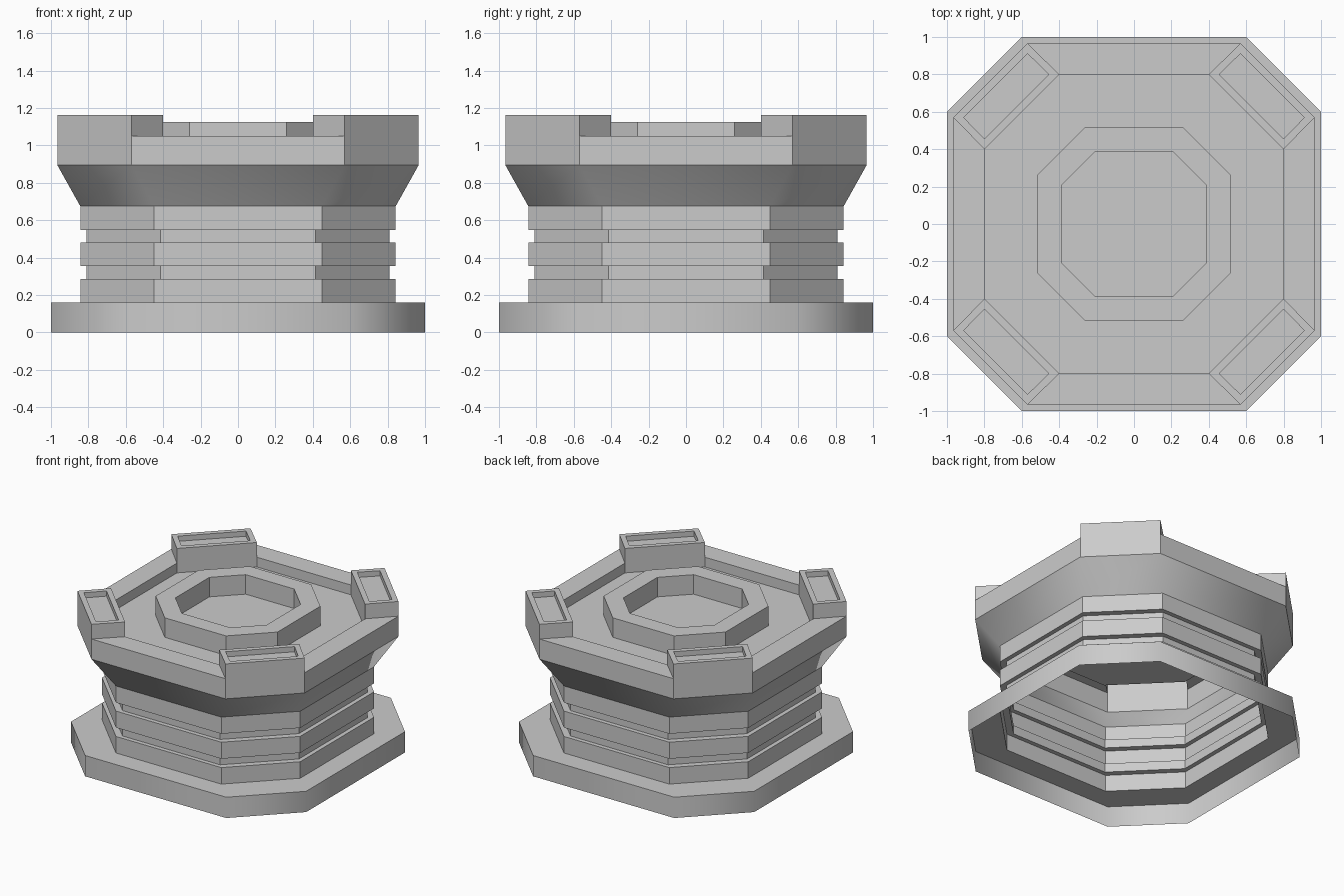
import bpy
import bmesh

if "Cube" in bpy.data.objects:
    bpy.data.objects.remove(bpy.data.objects["Cube"])


def octagon(h, c):
    """Cut-corner square: half width h, straight sides running to +-c."""
    return [(c, -h), (h, -c), (h, c), (c, h), (-c, h), (-h, c), (-h, -c), (-c, -h)]


def loft(bm, profile, smooth_bands=()):
    """Skin octagons given as (half width, corner, z); returns rings and face bands."""
    rings = [[bm.verts.new((x, y, z)) for x, y in octagon(h, c)] for h, c, z in profile]
    bands = []
    for k, (a, b) in enumerate(zip(rings, rings[1:])):
        band = []
        for i in range(8):
            j = (i + 1) % 8
            f = bm.faces.new((a[i], a[j], b[j], b[i]))
            f.smooth = k in smooth_bands
            band.append(f)
        bands.append(band)
    return rings, bands


def finish(bm, name):
    # Only the upright edges inside smooth bands stay soft
    for e in bm.edges:
        flat = abs(e.verts[0].co.z - e.verts[1].co.z) < 1e-4
        e.smooth = not flat and all(f.smooth for f in e.link_faces)
    mesh = bpy.data.meshes.new(name)
    bm.to_mesh(mesh)
    bm.free()
    bpy.context.collection.objects.link(bpy.data.objects.new(name, mesh))


# Base plinth: open underneath, with a ledge running in to the column
bm = bmesh.new()
loft(bm, [(1, .6, 0), (1, .6, .16), (.843, .448, .16)], smooth_bands=(0,))
finish(bm, "base_plinth")

# Column with two recessed grooves
wide, narrow = (.843, .448), (.81, .415)
column = [(*wide, .16)]
for z0, z1 in ((.287, .355), (.482, .547)):
    column += [(*wide, z0), (*narrow, z0), (*narrow, z1), (*wide, z1)]
column.append((*wide, .675))
bm = bmesh.new()
loft(bm, column)
finish(bm, "grooved_column")

# Flared head: rim, sunken floor and central raised ring in one skin
floor = .975
bm = bmesh.new()
rings, bands = loft(bm, [
    (.843, .448, .675), (.966, .57, .895), (.966, .57, 1.05),
    (.8, .4, 1.05), (.8, .4, floor),
    (.518, .26, floor), (.518, .26, 1.125),
    (.388, .206, 1.125), (.388, .206, floor)], smooth_bands=(0, 1))
bm.faces.new(rings[-1])

# Corner blocks: raise the diagonal rim faces, then sink a slot in each
corners = [bands[2][i] for i in (0, 2, 4, 6)]
blocks = bmesh.ops.extrude_discrete_faces(bm, faces=corners)["faces"]
for f in blocks:
    for v in f.verts:
        v.co.z = 1.163
bm.normal_update()

# Merge each block's outer face with the wall below it
seams = [e for e in bm.edges if len(e.link_faces) == 2
         and all(abs(v.co.z - 1.05) < 1e-4 for v in e.verts)
         and all(abs(f.normal.z) < .1 for f in e.link_faces)
         and any(f.smooth for f in e.link_faces)
         and e.calc_face_angle() < .02]
for f in bmesh.ops.dissolve_edges(bm, edges=seams, use_verts=False)["region"]:
    f.smooth = True

bmesh.ops.inset_individual(bm, faces=blocks, thickness=.055)
slots = bmesh.ops.extrude_discrete_faces(bm, faces=blocks)["faces"]
for f in slots:
    for v in f.verts:
        v.co.z -= .04
finish(bm, "flared_head")
